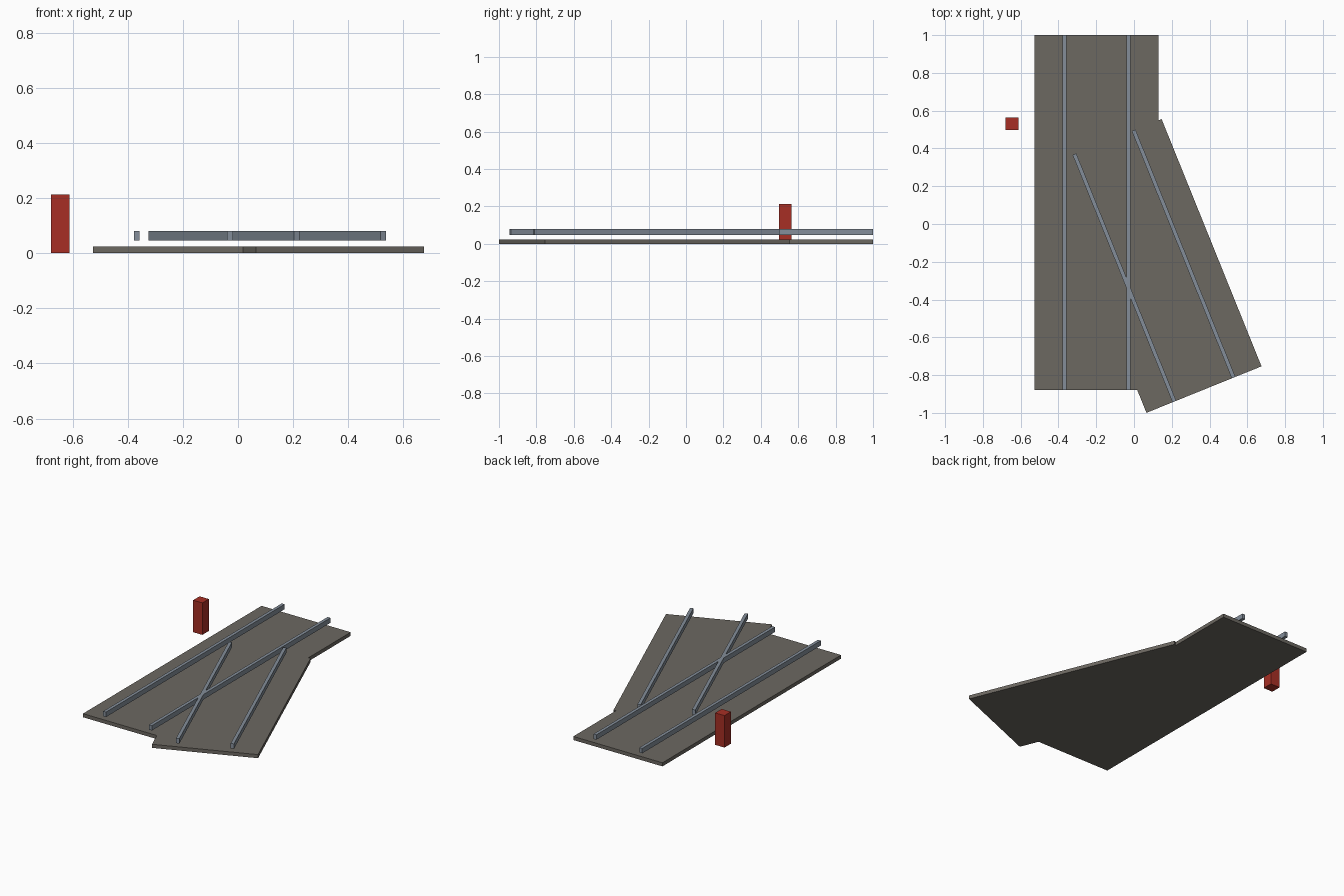
import bpy
import bmesh
from math import radians
from mathutils import Matrix, Vector

cube = bpy.data.objects.get("Cube")
if cube:
    bpy.data.objects.remove(cube, do_unlink=True)


def material(name, color):
    mat = bpy.data.materials.new(name)
    mat.use_nodes = True
    mat.diffuse_color = (*color, 1)
    mat.node_tree.nodes["Principled BSDF"].inputs["Base Color"].default_value = (*color, 1)
    return mat


ballast = material("ballast_grey", (0.15, 0.138, 0.12))
steel = material("rail_steel", (0.23, 0.27, 0.32))
red = material("post_red", (0.39, 0.028, 0.018))


def box(name, size, center, mat, placement=Matrix()):
    """Box of the given size, centred in a placed local frame."""
    bm = bmesh.new()
    bmesh.ops.create_cube(bm, size=1)
    bmesh.ops.scale(bm, vec=Vector(size), verts=bm.verts)
    mesh = bpy.data.meshes.new(name)
    bm.to_mesh(mesh)
    bm.free()
    mesh.materials.append(mat)
    obj = bpy.data.objects.new(name, mesh)
    obj.matrix_world = placement @ Matrix.Translation(center)
    bpy.context.collection.objects.link(obj)


BED_WIDTH, BED_HEIGHT = 0.657, 0.024
RAIL_WIDTH, RAIL_HEIGHT, RAIL_Z = 0.021, 0.033, 0.0635
GAUGE = 0.338


def track(name, x, y, length, angle):
    """Track bed with a pair of rails held above it."""
    place = Matrix.Translation((x, y, 0)) @ Matrix.Rotation(radians(angle), 4, "Z")
    box(name + "_bed", (BED_WIDTH, length, BED_HEIGHT),
        (0, 0, BED_HEIGHT / 2), ballast, place)
    for side, sign in (("left", 1), ("right", -1)):
        box(f"{name}_{side}_rail", (RAIL_WIDTH, length, RAIL_HEIGHT),
            (sign * GAUGE / 2, 0, RAIL_Z), steel, place)


# Straight track and the branch that leaves it
track("straight", -0.198, 0.06, 1.88, 0)
track("branch", 0.106, -0.222, 1.412, 22)

# Switch post beside the track
box("switch_post", (0.068, 0.068, 0.213), (-0.645, 0.531, 0.1065), red)
